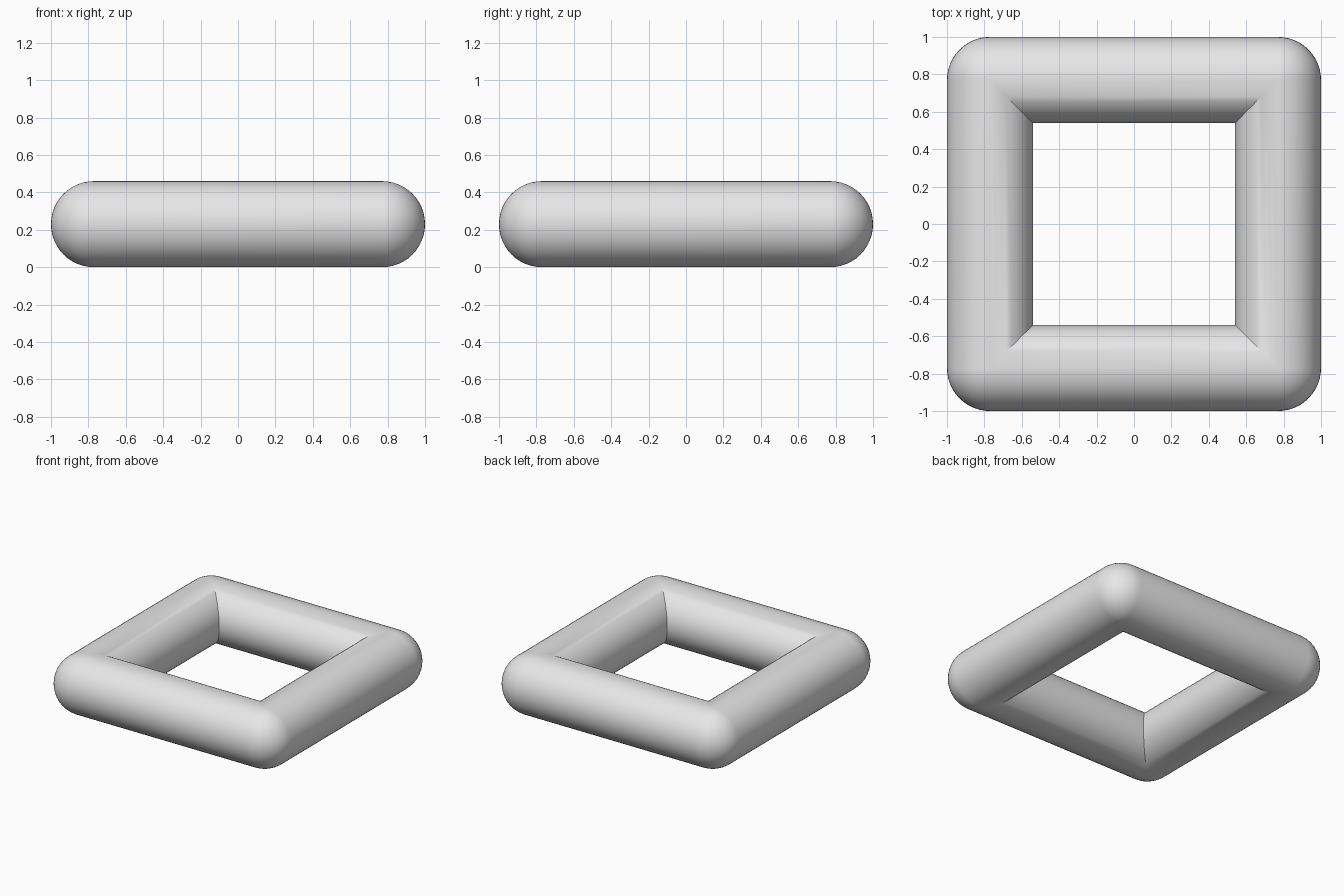
import bpy
import bmesh
from math import cos, sin, pi, radians

cube = bpy.data.objects.get("Cube")
if cube:
    bpy.data.objects.remove(cube)

RADIUS = 0.23          # tube radius
REACH = 1 - RADIUS     # centre line of each side
SIDES = 48             # points around the tube
STEPS = 12             # steps around each rounded corner


def ring(angle):
    """Square loop at one angle round the tube: arcs outside, mitres inside."""
    out, z = RADIUS * cos(angle), RADIUS * (1 + sin(angle))
    points = []
    for corner in range(4):
        middle = pi / 4 + corner * pi / 2
        cx = REACH * (1 if cos(middle) > 0 else -1)
        cy = REACH * (1 if sin(middle) > 0 else -1)
        for step in range(STEPS + 1):
            turn = middle - pi / 4 + step / STEPS * pi / 2
            if out > 0:
                dx, dy = cos(turn), sin(turn)
            else:
                dx, dy = cx / REACH, cy / REACH
            points.append((cx + out * dx, cy + out * dy, z))
    return points


# Square tube frame with ball corners outside and mitred corners inside
bm = bmesh.new()
rings = [[bm.verts.new(p) for p in ring(2 * pi * i / SIDES)] for i in range(SIDES)]
count = len(rings[0])
for i in range(SIDES):
    low, high = rings[i], rings[(i + 1) % SIDES]
    for j in range(count):
        k = (j + 1) % count
        bm.faces.new((low[j], low[k], high[k], high[j]))
bmesh.ops.remove_doubles(bm, verts=bm.verts, dist=0.0005)
bmesh.ops.recalc_face_normals(bm, faces=bm.faces)
mesh = bpy.data.meshes.new("square_tube_frame")
bm.to_mesh(mesh)
bm.free()

frame = bpy.data.objects.new("square_tube_frame", mesh)
bpy.context.collection.objects.link(frame)

# Plain grey finish
grey = bpy.data.materials.new("light_grey")
grey.use_nodes = True
grey.diffuse_color = (0.8, 0.8, 0.8, 1)
grey.node_tree.nodes["Principled BSDF"].inputs["Base Color"].default_value = (0.8, 0.8, 0.8, 1)
mesh.materials.append(grey)

# Smooth tube, crisp inner mitres
bpy.ops.object.select_all(action="DESELECT")
frame.select_set(True)
bpy.context.view_layer.objects.active = frame
bpy.ops.object.shade_smooth_by_angle(angle=radians(30))
